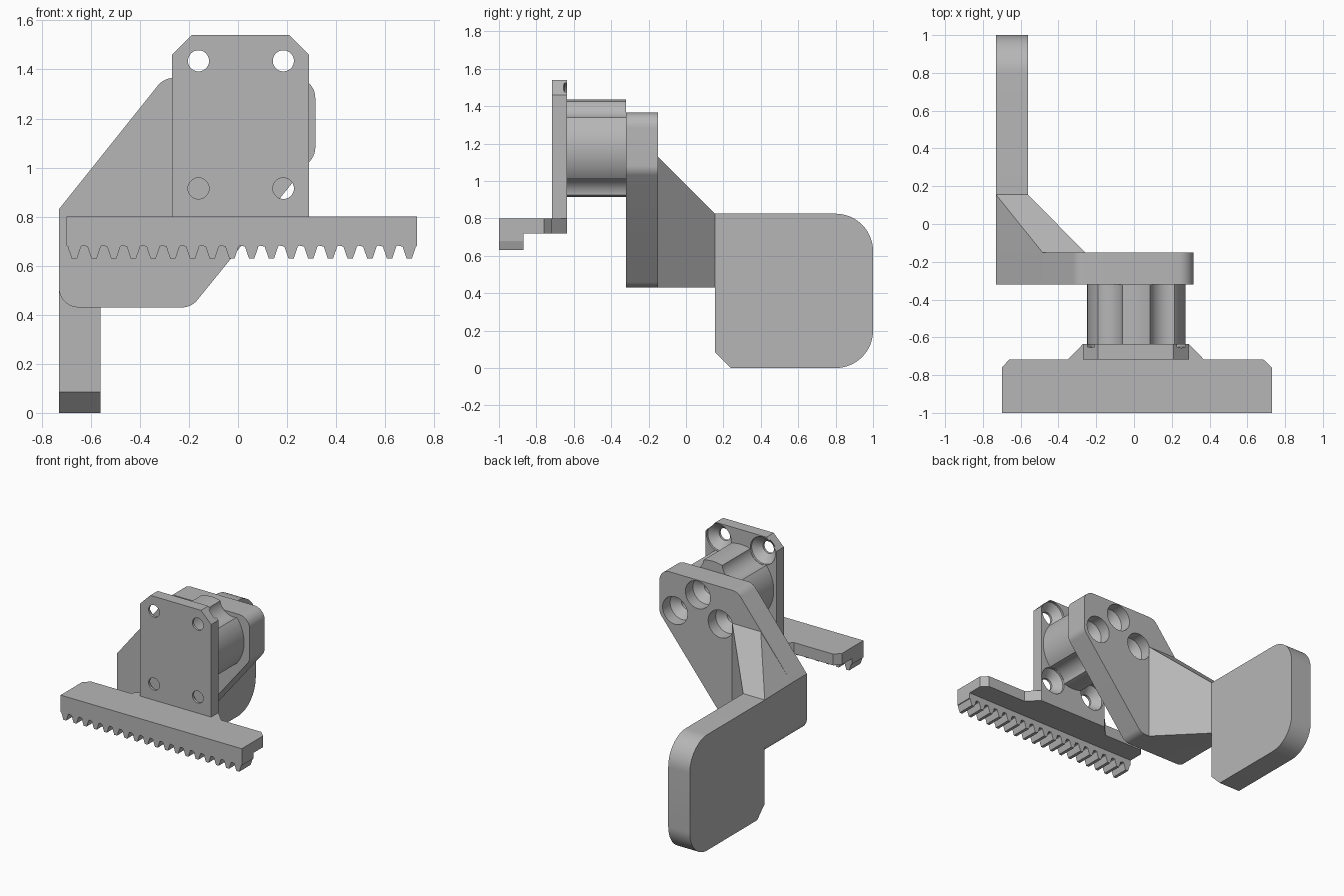
import bpy, bmesh, math
from mathutils import Vector

if "Cube" in bpy.data.objects:
    bpy.data.objects.remove(bpy.data.objects["Cube"])

GREY = bpy.data.materials.new("grey plastic")
GREY.diffuse_color = (0.47, 0.47, 0.47, 1)
GREY.use_nodes = True
GREY.node_tree.nodes["Principled BSDF"].inputs["Base Color"].default_value = GREY.diffuse_color


def rounded(corners, steps=10):
    """Turn (u, v, radius) corners into an outline with rounded corners."""
    out = []
    for i, (u, v, r) in enumerate(corners):
        p = Vector((u, v))
        if r == 0:
            out.append((u, v))
            continue
        a = (Vector(corners[i - 1][:2]) - p).normalized()
        b = (Vector(corners[(i + 1) % len(corners)][:2]) - p).normalized()
        half = a.angle(b) / 2
        centre = p + (a + b).normalized() * (r / math.sin(half))
        s = p + a * (r / math.tan(half)) - centre
        e = p + b * (r / math.tan(half)) - centre
        sweep = s.angle(e)
        for k in range(steps + 1):
            t = k / steps
            d = (s * math.sin((1 - t) * sweep) + e * math.sin(t * sweep)) / math.sin(sweep)
            out.append(tuple(centre + d))
    return out


def finish(name, bm):
    bmesh.ops.recalc_face_normals(bm, faces=bm.faces)
    me = bpy.data.meshes.new(name)
    bm.to_mesh(me)
    bm.free()
    me.materials.append(GREY)
    ob = bpy.data.objects.new(name, me)
    bpy.context.collection.objects.link(ob)
    return ob


PLACE = {"x": lambda u, v, d: (d, u, v),
         "y": lambda u, v, d: (u, d, v),
         "z": lambda u, v, d: (u, v, d)}


def prism(name, outline, axis, lo, hi):
    """Extrude a flat outline along an axis from lo to hi."""
    bm = bmesh.new()
    rings = [[bm.verts.new(PLACE[axis](u, v, d)) for u, v in outline] for d in (lo, hi)]
    bm.faces.new(rings[0])
    bm.faces.new(rings[1])
    n = len(outline)
    for i in range(n):
        j = (i + 1) % n
        bm.faces.new((rings[0][i], rings[0][j], rings[1][j], rings[1][i]))
    return finish(name, bm)


def lathe(name, x, z, profile, n=48):
    """Solid turned around a y axis line from (y, radius) steps."""
    bm = bmesh.new()
    rings = [[bm.verts.new((x + r * math.cos(2 * math.pi * k / n), y,
                            z + r * math.sin(2 * math.pi * k / n))) for k in range(n)]
             for y, r in profile]
    bm.faces.new(rings[0])
    bm.faces.new(rings[-1])
    for a, b in zip(rings, rings[1:]):
        for k in range(n):
            j = (k + 1) % n
            bm.faces.new((a[k], a[j], b[j], b[k]))
    return finish(name, bm)


def cut(target, cutters):
    for c in cutters:
        c.hide_render = True
        m = target.modifiers.new("cut", "BOOLEAN")
        m.operation, m.solver, m.object = "DIFFERENCE", "EXACT", c
        bpy.context.view_layer.objects.active = target
        bpy.ops.object.modifier_apply(modifier=m.name)


CX, CZ = 0.012, 1.175
corner_holes = [(CX + sx * 0.173, CZ + sz * 0.26) for sx in (-1, 1) for sz in (-1, 1)]
arm_holes = [(CX, 1.26), (CX + 0.18, 1.10), (CX - 0.18, 1.10)]

# Front mounting plate with four countersunk holes
plate = prism("mounting_plate", [(-0.27, 0.80), (0.29, 0.80), (0.29, 1.46), (0.21, 1.54),
                                 (-0.19, 1.54), (-0.27, 1.46)], "y", -0.717, -0.635)
plate_cutters = [lathe("plate_hole_cutter", x, z, [(-0.8, 0.043), (-0.70, 0.043),
                 (-0.65, 0.098), (-0.6, 0.098)]) for x, z in corner_holes]
cut(plate, plate_cutters)

# Round spacer, grooved where the screws pass
spacer = lathe("round_spacer", CX, CZ, [(-0.635, 0.26), (-0.32, 0.26)], 96)
groove_cutters = [lathe("groove_cutter", x, z, [(-0.7, 0.1), (-0.2, 0.1)]) for x, z in corner_holes]
cut(spacer, groove_cutters)

# Rack bar with a wider foot below the plate
prism("rack_bar", [(-0.70, -1), (0.73, -1), (0.73, -0.76), (0.685, -0.717), (0.37, -0.717),
                   (0.29, -0.635), (-0.27, -0.635), (-0.35, -0.717), (-0.66, -0.717),
                   (-0.70, -0.76)], "z", 0.72, 0.80)

# Row of gear teeth with rounded valleys
teeth = [(-0.70, 0.72), (-0.70, 0.68)]
for i in range(18):
    c = -0.667 + 0.0803 * i
    teeth += [(c - 0.027, 0.678), (c - 0.024, 0.668), (c - 0.011, 0.63),
              (c + 0.011, 0.63), (c + 0.024, 0.668), (c + 0.027, 0.678), (c + 0.033, 0.682)]
teeth[-1] = (0.73, 0.68)
teeth += [(0.73, 0.72)]
prism("rack_teeth", teeth, "y", -1.0, -0.87)

# Slanted arm plate with three stepped screw holes
arm = prism("arm_plate", rounded([(-0.73, 0.43, 0.08), (-0.19, 0.43, 0.08), (0.315, 1.053, 0.08),
                                  (0.315, 1.365, 0.08), (-0.302, 1.365, 0.08), (-0.73, 0.83, 0)]),
            "y", -0.32, -0.15)
arm_cutters = [lathe("arm_hole_cutter", x, z, [(-0.45, 0.043), (-0.285, 0.043),
               (-0.235, 0.098), (-0.1, 0.098)]) for x, z in arm_holes]
cut(arm, arm_cutters)
cut(spacer, arm_cutters)

# Wedge joining the arm to the paddle
bm = bmesh.new()
arc = [(-0.65 - 0.08 * math.sin(a), 0.51 - 0.08 * math.cos(a))
       for a in [math.pi / 2 * k / 10 for k in range(11)]]
near = arc + [(-0.73, 0.83), (-0.485, 1.13), (-0.26, 1.13), (-0.26, 0.43)]
far = arc + [(-0.73, 0.825), (-0.56, 0.825), (-0.56, 0.43)]
for pts, y in ((near, -0.15), (far, 0.155)):
    for x, z in pts:
        bm.verts.new((x, y, z))
bmesh.ops.convex_hull(bm, input=bm.verts)
bmesh.ops.dissolve_limit(bm, angle_limit=0.02, verts=bm.verts, edges=bm.edges)
finish("wedge_joint", bm)

# Paddle
prism("paddle", rounded([(0.24, 0, 0), (1, 0, 0.2), (1, 0.825, 0.2), (0.155, 0.825, 0),
                         (0.155, 0.085, 0)], 16), "x", -0.73, -0.56)

# Remove cutters and shade round faces smooth
for c in plate_cutters + groove_cutters + arm_cutters:
    bpy.data.objects.remove(c)
for ob in bpy.context.scene.objects:
    bpy.ops.object.select_all(action="DESELECT")
    ob.select_set(True)
    bpy.context.view_layer.objects.active = ob
    bpy.ops.object.shade_smooth_by_angle(angle=math.radians(25))
